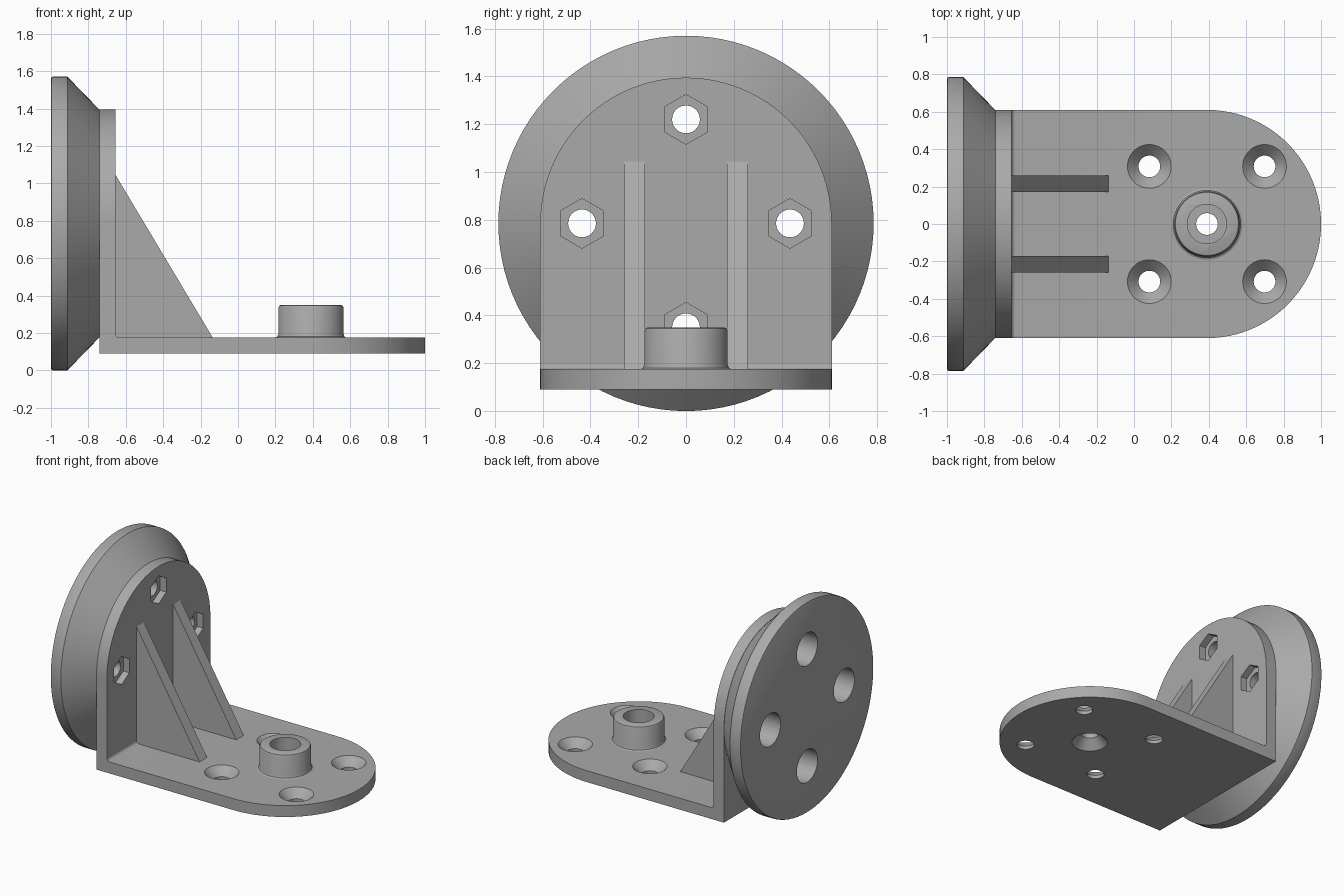
import bpy
import bmesh
from math import sin, cos, pi, radians
from mathutils import Matrix, Vector

cube = bpy.data.objects.get("Cube")
if cube:
    bpy.data.objects.remove(cube, do_unlink=True)

grey = bpy.data.materials.new("plain grey")
grey.use_nodes = True
tone = (0.4, 0.4, 0.4, 1)
grey.diffuse_color = tone
grey.node_tree.nodes["Principled BSDF"].inputs["Base Color"].default_value = tone

TURN_X = Matrix.Rotation(radians(90), 4, 'Y')   # turns local z to world x


def finish(name, bm, matrix=Matrix()):
    bmesh.ops.recalc_face_normals(bm, faces=bm.faces[:])
    bm.transform(matrix)
    mesh = bpy.data.meshes.new(name)
    bm.to_mesh(mesh)
    bm.free()
    mesh.materials.append(grey)
    obj = bpy.data.objects.new(name, mesh)
    bpy.context.collection.objects.link(obj)
    return obj


def prism(name, points, offset):
    """Extrude a closed 3D outline along an offset."""
    bm = bmesh.new()
    face = bm.faces.new([bm.verts.new(p) for p in points])
    result = bmesh.ops.extrude_face_region(bm, geom=[face])
    verts = [v for v in result["geom"] if isinstance(v, bmesh.types.BMVert)]
    bmesh.ops.translate(bm, verts=verts, vec=Vector(offset))
    return finish(name, bm)


def lathe(name, profile, place, sides=64, turn=Matrix()):
    """Solid of revolution from (radius, height) rings, capped at both ends."""
    bm = bmesh.new()
    rings = [[bm.verts.new((r * cos(2 * pi * i / sides), r * sin(2 * pi * i / sides), h))
              for i in range(sides)] for r, h in profile]
    for low, high in zip(rings, rings[1:]):
        for i in range(sides):
            j = (i + 1) % sides
            bm.faces.new((low[i], low[j], high[j], high[i]))
    bm.faces.new(rings[0])
    bm.faces.new(rings[-1])
    return finish(name, bm, Matrix.Translation(place) @ turn)


def combine(target, tool, operation):
    """Apply a boolean and discard the tool object."""
    mod = target.modifiers.new("combine", 'BOOLEAN')
    mod.operation = operation
    mod.solver = 'EXACT'
    mod.object = tool
    bpy.context.view_layer.objects.active = target
    bpy.ops.object.modifier_apply(modifier=mod.name)
    bpy.data.objects.remove(tool, do_unlink=True)


def arc(radius, start, end, steps):
    return [(radius * cos(start + (end - start) * i / steps),
             radius * sin(start + (end - start) * i / steps)) for i in range(steps + 1)]


WIDE, MID = 0.61, 0.785          # half width of plates, height of disc centre
BACK, WALL = -0.74, -0.655       # faces of the upright plate
UNDER, FLOOR = 0.09, 0.175       # faces of the base plate
BOSS_X = 0.39
HOLE = 0.058

# Base plate with a round end
outline = [(BACK, -WIDE, UNDER)]
outline += [(BOSS_X + a, b, UNDER) for a, b in arc(WIDE, -pi / 2, pi / 2, 48)]
outline += [(BACK, WIDE, UNDER)]
bracket = prism("mounting_bracket", outline, (0, 0, FLOOR - UNDER))

# Upright plate with a round top
outline = [(BACK, WIDE, UNDER)]
outline += [(BACK, a, MID + b) for a, b in arc(WIDE, 0, pi, 48)]
outline += [(BACK, -WIDE, UNDER)]
combine(bracket, prism("upright_plate", outline, (WALL - BACK, 0, 0)), 'UNION')

# Small fillet in the inside corner
f = 0.022
outline = [(WALL - 0.01, -WIDE, FLOOR - 0.01), (WALL - 0.01, -WIDE, FLOOR + f)]
outline += [(WALL + f + a, -WIDE, FLOOR + f + b) for a, b in arc(f, pi, 1.5 * pi, 6)]
outline += [(WALL + f, -WIDE, FLOOR - 0.01)]
combine(bracket, prism("corner_fillet", outline, (0, 2 * WIDE, 0)), 'UNION')

# Pair of triangular ribs
for y in (-0.26, 0.172):
    outline = [(WALL - 0.02, y, FLOOR - 0.02), (WALL - 0.02, y, 1.045), (WALL, y, 1.045),
               (-0.135, y, FLOOR), (-0.135, y, FLOOR - 0.02)]
    combine(bracket, prism("rib", outline, (0, 0.088, 0)), 'UNION')

# Flared round back disc
flange = [(0.775, -1), (0.782, -0.997), (MID, -0.99), (MID, -0.912),
          (0.608, BACK), (0.608, BACK + 0.02)]
combine(bracket, lathe("back_disc", flange, (0, 0, MID), 96, TURN_X), 'UNION')

# Boss with filleted foot and rounded rim
boss = [(0.19, FLOOR - 0.02), (0.19, FLOOR), (0.18, 0.18), (0.174, 0.195),
        (0.174, 0.335), (0.169, 0.346), (0.16, 0.35)]
combine(bracket, lathe("boss", boss, (BOSS_X, 0, 0)), 'UNION')

# Bore through the boss, countersunk from below
bore = [(0.122, UNDER - 0.002), (HOLE, 0.155), (HOLE, 0.21), (0.105, 0.21), (0.105, 0.4)]
combine(bracket, lathe("boss_bore", bore, (BOSS_X, 0, 0), 48), 'DIFFERENCE')

# Four countersunk screw holes in the base
screw = [(HOLE, 0), (HOLE, 0.115), (0.119, FLOOR + 0.002)]
for dx in (-0.308, 0.308):
    for y in (-0.308, 0.308):
        combine(bracket, lathe("screw_hole", screw, (BOSS_X + dx, y, 0), 40), 'DIFFERENCE')

# Four bolt holes through the disc, with hex pockets on the inner side
bolt = [(0.122, -1.1), (0.122, BACK - 0.02), (HOLE, BACK - 0.02), (HOLE, -0.6)]
pocket = [(0.104, WALL - 0.05), (0.104, WALL + 0.05)]
for k in range(4):
    place = (0, 0.435 * cos(k * pi / 2), MID + 0.435 * sin(k * pi / 2))
    combine(bracket, lathe("bolt_hole", bolt, place, 40, TURN_X), 'DIFFERENCE')
    combine(bracket, lathe("hex_pocket", pocket, place, 6, TURN_X), 'DIFFERENCE')

# Smooth curved faces, keep crisp edges
bpy.ops.object.select_all(action='DESELECT')
bracket.select_set(True)
bpy.context.view_layer.objects.active = bracket
bpy.ops.object.shade_smooth_by_angle(angle=radians(25))
